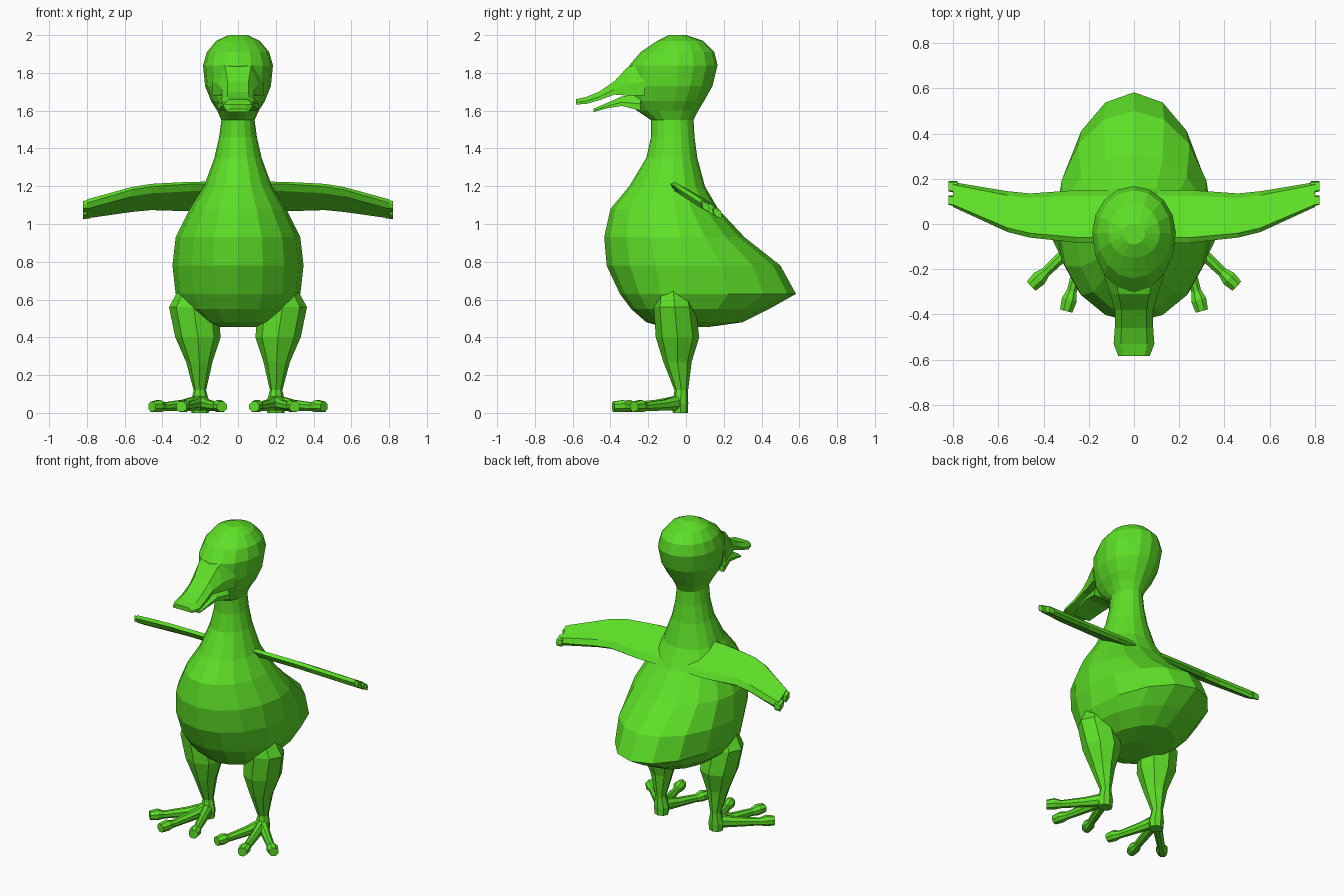
import bpy, bmesh, math
from mathutils import Vector

green = bpy.data.materials.new("bright green")
green.diffuse_color = (0.11, 0.74, 0.02, 1)


def loft(name, rings):
    """Skin a list of equal-length point rings and cap both ends."""
    bm = bmesh.new()
    vs = [[bm.verts.new(p) for p in r] for r in rings]
    n = len(rings[0])
    for a, b in zip(vs, vs[1:]):
        for i in range(n):
            j = (i + 1) % n
            bm.faces.new((a[i], a[j], b[j], b[i]))
    bm.faces.new(vs[0])
    bm.faces.new(vs[-1])
    bmesh.ops.recalc_face_normals(bm, faces=bm.faces)
    me = bpy.data.meshes.new(name)
    bm.to_mesh(me)
    bm.free()
    me.materials.append(green)
    ob = bpy.data.objects.new(name, me)
    bpy.context.collection.objects.link(ob)
    return ob


def egg(z, front, back, w, c, n=16):
    """Horizontal ring whose front and back halves have different depths."""
    pts = []
    for i in range(n):
        t = 2 * math.pi * i / n
        s = math.sin(t)
        pts.append((w * math.cos(t), c + s * (back - c if s > 0 else c - front), z))
    return pts


# Body, neck and head: z, front y, back y, half width, y of widest point
body = [
    (0.455, -0.12, 0.12, 0.10, 0), (0.48, -0.21, 0.30, 0.20, 0),
    (0.55, -0.29, 0.44, 0.29, 0), (0.63, -0.35, 0.582, 0.33, 0),
    (0.78, -0.42, 0.50, 0.347, 0), (0.93, -0.433, 0.31, 0.33, -0.03),
    (1.08, -0.40, 0.17, 0.255, -0.06), (1.20, -0.30, 0.10, 0.18, -0.07),
    (1.35, -0.21, 0.06, 0.125, -0.07), (1.46, -0.185, 0.045, 0.10, -0.07),
    (1.55, -0.185, 0.04, 0.088, -0.07), (1.60, -0.26, 0.065, 0.11, -0.07),
    (1.65, -0.30, 0.095, 0.142, -0.06), (1.73, -0.31, 0.14, 0.174, -0.05),
    (1.84, -0.30, 0.167, 0.185, -0.04), (1.91, -0.24, 0.15, 0.165, -0.04),
    (1.97, -0.15, 0.09, 0.115, -0.04), (2.0, -0.09, 0.0, 0.05, -0.04),
]
loft("body_and_head", [egg(*r) for r in body])


# Bill halves: y, half width, bottom z, top z
def bill(name, stations):
    rings = []
    for y, w, lo, hi in stations:
        m = lo + 0.4 * (hi - lo)
        rings.append([(-w, y, lo), (w, y, lo), (w, y, m), (0.65 * w, y, hi),
                      (-0.65 * w, y, hi), (-w, y, m)])
    loft(name, rings)


bill("upper_bill", [(-0.22, 0.135, 1.68, 1.86), (-0.31, 0.105, 1.68, 1.83),
                    (-0.38, 0.085, 1.685, 1.755), (-0.46, 0.085, 1.655, 1.70),
                    (-0.53, 0.09, 1.635, 1.672), (-0.583, 0.07, 1.633, 1.66)])
bill("lower_bill", [(-0.24, 0.11, 1.60, 1.69), (-0.34, 0.085, 1.625, 1.675),
                    (-0.42, 0.075, 1.612, 1.64), (-0.49, 0.06, 1.592, 1.61)])


# Wing slab: x, leading y, trailing y, drop; tilted down toward the back
def wing(name, s, stations, h=0.025):
    rings = []
    for x, y0, y1, drop in stations:
        d = 0.1 * (y1 - y0)
        prof = [(y0, 0), (y0 + d, h), (y1 - d, h), (y1, 0), (y1 - d, -h), (y0 + d, -h)]
        rings.append([(s * x, y, 1.21 - 0.57 * (y + 0.08) - drop + k) for y, k in prof])
    loft(name, rings)


# Leg rings: z, x, y, half width, half depth
leg = [(0.68, 0.20, -0.07, 0.10, 0.08), (0.56, 0.235, -0.06, 0.13, 0.11),
       (0.40, 0.212, -0.045, 0.12, 0.115), (0.27, 0.205, -0.045, 0.07, 0.075),
       (0.12, 0.202, -0.025, 0.033, 0.036), (0.05, 0.20, -0.03, 0.05, 0.042),
       (0.0, 0.20, -0.03, 0.045, 0.04)]
# Toe sections: fraction along, half width, bottom z, top z
toe = [(0, 0.032, 0.015, 0.095), (0.35, 0.026, 0.012, 0.07), (0.75, 0.022, 0.01, 0.055),
       (0.86, 0.034, 0.004, 0.068), (1, 0.028, 0.006, 0.06)]
tips = {"outer": (0.455, -0.275), "middle": (0.30, -0.385), "inner": (0.085, -0.345)}

for side, s in (("left", 1), ("right", -1)):
    wing(side + "_wing", s, [(0.03, -0.085, 0.15, 0), (0.25, -0.083, 0.15, 0),
                             (0.46, -0.06, 0.135, 0), (0.56, -0.035, 0.145, 0.003),
                             (0.80, 0.075, 0.185, 0.01)])
    for k, (a, b) in enumerate(((0.085, 0.125), (0.145, 0.19))):
        wing(f"{side}_wing_tip_{k}", s, [(0.78, a - 0.01, b, 0.01), (0.82, a, b, 0.012)], 0.02)

    loft(side + "_leg", [[(s * (x + rx * math.cos(i * math.pi / 4)),
                           y + ry * math.sin(i * math.pi / 4), z) for i in range(8)]
                         for z, x, y, rx, ry in leg])

    for label, tip in tips.items():
        a, b = Vector((0.2, -0.03)), Vector(tip)
        d = (b - a).normalized()
        n = Vector((-d.y, d.x))
        rings = []
        for t, w, lo, hi in toe:
            p, m, hh = a.lerp(b, t), (lo + hi) / 2, (hi - lo) / 2
            ring = []
            for i in range(8):
                q = math.pi * (i + 0.5) / 4
                c = p + n * w * 1.08 * math.cos(q)
                ring.append((s * c.x, c.y, m + 1.08 * hh * math.sin(q)))
            rings.append(ring)
        loft(f"{side}_{label}_toe", rings)
